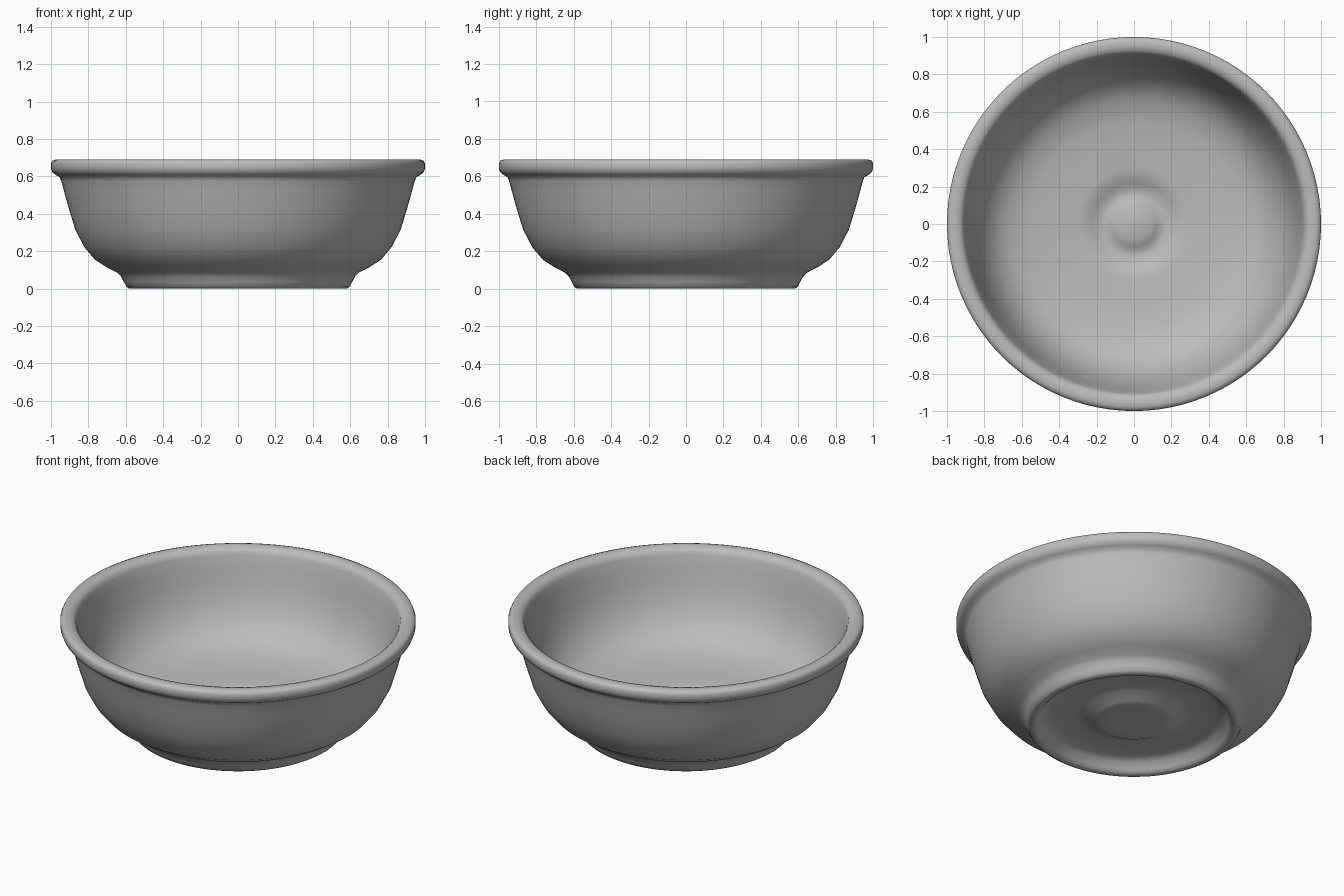
import bpy, bmesh, math

if "Cube" in bpy.data.objects:
    bpy.data.objects.remove(bpy.data.objects["Cube"], do_unlink=True)

# Plain grey ceramic
GREY = (0.5, 0.5, 0.5, 1.0)
clay = bpy.data.materials.new("grey_ceramic")
clay.use_nodes = True
clay.diffuse_color = GREY
bsdf = clay.node_tree.nodes["Principled BSDF"]
bsdf.inputs["Base Color"].default_value = GREY
bsdf.inputs["Roughness"].default_value = 0.6

# Half cross-section (radius, height), from the underside centre round to the inside centre
underside = [(0, 0.035), (0.14, 0.03), (0.19, 0.025), (0.22, 0.035), (0.28, 0.065), (0.32, 0.07),
             (0.47, 0.07), (0.51, 0.055), (0.535, 0.02), (0.55, 0.004)]
foot = [(0.565, 0.0), (0.583, 0.001), (0.597, 0.01), (0.61, 0.035), (0.625, 0.065), (0.645, 0.085)]
outer_wall = [(0.70, 0.113), (0.765, 0.155), (0.82, 0.22), (0.87, 0.315), (0.905, 0.43),
              (0.93, 0.52), (0.945, 0.575), (0.953, 0.595)]
rim = [(0.975, 0.608), (0.992, 0.622), (1.0, 0.642), (1.0, 0.668), (0.993, 0.683),
       (0.975, 0.69), (0.95, 0.69), (0.928, 0.684), (0.913, 0.67), (0.905, 0.65)]
inner_wall = [(0.89, 0.59), (0.87, 0.50), (0.84, 0.40), (0.80, 0.315), (0.74, 0.24), (0.66, 0.19),
              (0.55, 0.162)]
floor = [(0.42, 0.148), (0.30, 0.14), (0.26, 0.135), (0.22, 0.115), (0.18, 0.10), (0.145, 0.10),
         (0.12, 0.115), (0.085, 0.128), (0, 0.133)]
profile = underside + foot + outer_wall + rim + inner_wall + floor

# Spin the cross-section into the bowl
bm = bmesh.new()
verts = [bm.verts.new((r, 0, z)) for r, z in profile]
edges = [bm.edges.new(pair) for pair in zip(verts, verts[1:])]
bmesh.ops.spin(bm, geom=verts + edges, cent=(0, 0, 0), axis=(0, 0, 1),
               angle=math.tau, steps=96, use_merge=False)
bmesh.ops.remove_doubles(bm, verts=bm.verts, dist=0.0005)
bmesh.ops.recalc_face_normals(bm, faces=bm.faces)

mesh = bpy.data.meshes.new("bowl")
bm.to_mesh(mesh)
bm.free()
mesh.materials.append(clay)
bowl = bpy.data.objects.new("bowl", mesh)
bpy.context.collection.objects.link(bowl)

# Soft shading all over
bpy.ops.object.select_all(action='DESELECT')
bowl.select_set(True)
bpy.context.view_layer.objects.active = bowl
bpy.ops.object.shade_smooth_by_angle(angle=math.radians(60))
